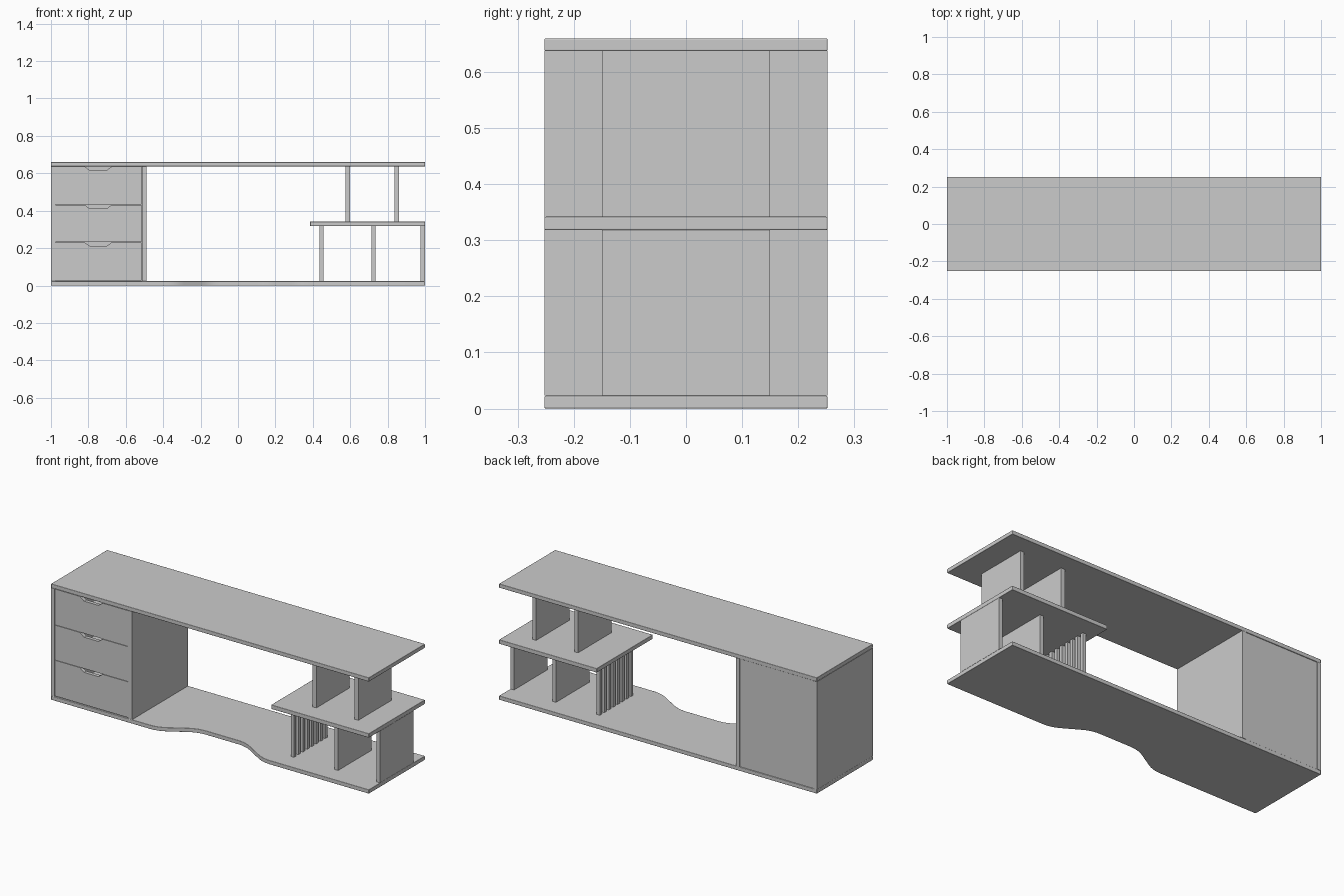
import bpy, bmesh
from mathutils import Vector

if "Cube" in bpy.data.objects:
    bpy.data.objects.remove(bpy.data.objects["Cube"])

grey = bpy.data.materials.new("light grey")
grey.diffuse_color = (0.6, 0.6, 0.6, 1)
grey.use_nodes = True
grey.node_tree.nodes["Principled BSDF"].inputs["Base Color"].default_value = grey.diffuse_color

X, Y, T, H = 1.0, 0.2525, 0.023, 0.66   # half length, half depth, board thickness, height


def prism(name, outline, direction, bevel=0.0):
    """Extrude a 3D outline along a direction vector."""
    bm = bmesh.new()
    face = bm.faces.new([bm.verts.new(p) for p in outline])
    ext = bmesh.ops.extrude_face_region(bm, geom=[face])
    bmesh.ops.translate(bm, vec=Vector(direction),
                        verts=[v for v in ext["geom"] if isinstance(v, bmesh.types.BMVert)])
    bmesh.ops.recalc_face_normals(bm, faces=bm.faces)
    me = bpy.data.meshes.new(name)
    bm.to_mesh(me)
    bm.free()
    me.materials.append(grey)
    ob = bpy.data.objects.new(name, me)
    bpy.context.collection.objects.link(ob)
    if bevel:
        for p in me.polygons:
            p.use_smooth = True
        mod = ob.modifiers.new("soft edges", 'BEVEL')
        mod.width, mod.segments, mod.harden_normals = bevel, 2, True
        mod.limit_method, mod.angle_limit = 'ANGLE', 1.0
    return ob


def box(name, x0, x1, y0, y1, z0, z1, bevel=0.0):
    return prism(name, [(x0, y0, z0), (x1, y0, z0), (x1, y1, z0), (x0, y1, z0)],
                 (0, 0, z1 - z0), bevel)


def round_corner(a, b, c, r, n=4):
    """Replace corner b by a short curve."""
    a, b, c = Vector(a), Vector(b), Vector(c)
    p, q = b + (a - b).normalized() * r, b + (c - b).normalized() * r
    return [p * (1 - t) ** 2 + b * 2 * t * (1 - t) + q * t * t
            for t in (i / n for i in range(n + 1))]


# Horizontal boards
box("top_board", -X, X, -Y, Y, H - T, H, 0.003)
box("middle_shelf", 0.385, X, -Y, Y, 0.318, 0.342, 0.003)

# Bottom board with a scooped front edge
path = [(-X, -Y), (-0.33, -Y), (-0.15, -0.145), (0.15, -0.145), (0.33, -Y), (X, -Y)]
outline = [path[0]]
for i in range(1, 5):
    outline += [tuple(p) for p in round_corner(path[i - 1], path[i], path[i + 1], 0.05)]
outline += [path[-1], (X, Y), (-X, Y)]
prism("bottom_board", [(x, y, 0) for x, y in outline], (0, 0, T), 0.003)

# Cabinet carcass
box("cabinet_left_side", -X, -0.977, -Y, Y, T, H - T)
box("cabinet_right_side", -0.514, -0.49, -Y, Y, T, H - T)
box("cabinet_back", -0.977, -0.514, Y - 0.018, Y - 0.004, T, H - T)

# Drawers with a notched finger pull in each front
L, R = -0.975, -0.516
for i, (z0, z1) in enumerate([(0.028, 0.231), (0.233, 0.431), (0.433, 0.636)]):
    name = f"drawer_{i + 1}"
    front = [(L, z0), (R, z0), (R, z1), (-0.675, z1), (-0.703, z1 - 0.02),
             (-0.792, z1 - 0.02), (-0.82, z1), (L, z1)]
    prism(name + "_front", [(x, -Y + 0.001, z) for x, z in front], (0, 0.02, 0))
    y0, y1, top = -Y + 0.021, 0.22, z1 - 0.04
    box(name + "_base", L + 0.01, R - 0.01, y0, y1, z0 + 0.01, z0 + 0.02)
    box(name + "_left", L + 0.01, L + 0.022, y0, y1, z0 + 0.02, top)
    box(name + "_right", R - 0.022, R - 0.01, y0, y1, z0 + 0.02, top)
    box(name + "_back", L + 0.022, R - 0.022, y1 - 0.012, y1, z0 + 0.02, top)

# Upright dividers
for i, x in enumerate((0.586, 0.85)):
    box(f"upper_divider_{i + 1}", x - 0.012, x + 0.012, -0.15, 0.15, 0.342, H - T)
for i, x in enumerate((0.724, 0.988)):
    box(f"lower_divider_{i + 1}", x - 0.011, x + 0.011, -0.15, 0.15, T, 0.318)

# Row of slats under the middle shelf
for i in range(8):
    y = -0.15 + i * 0.04
    box(f"slat_{i + 1}", 0.437, 0.457, y, y + 0.02, T, 0.318)
